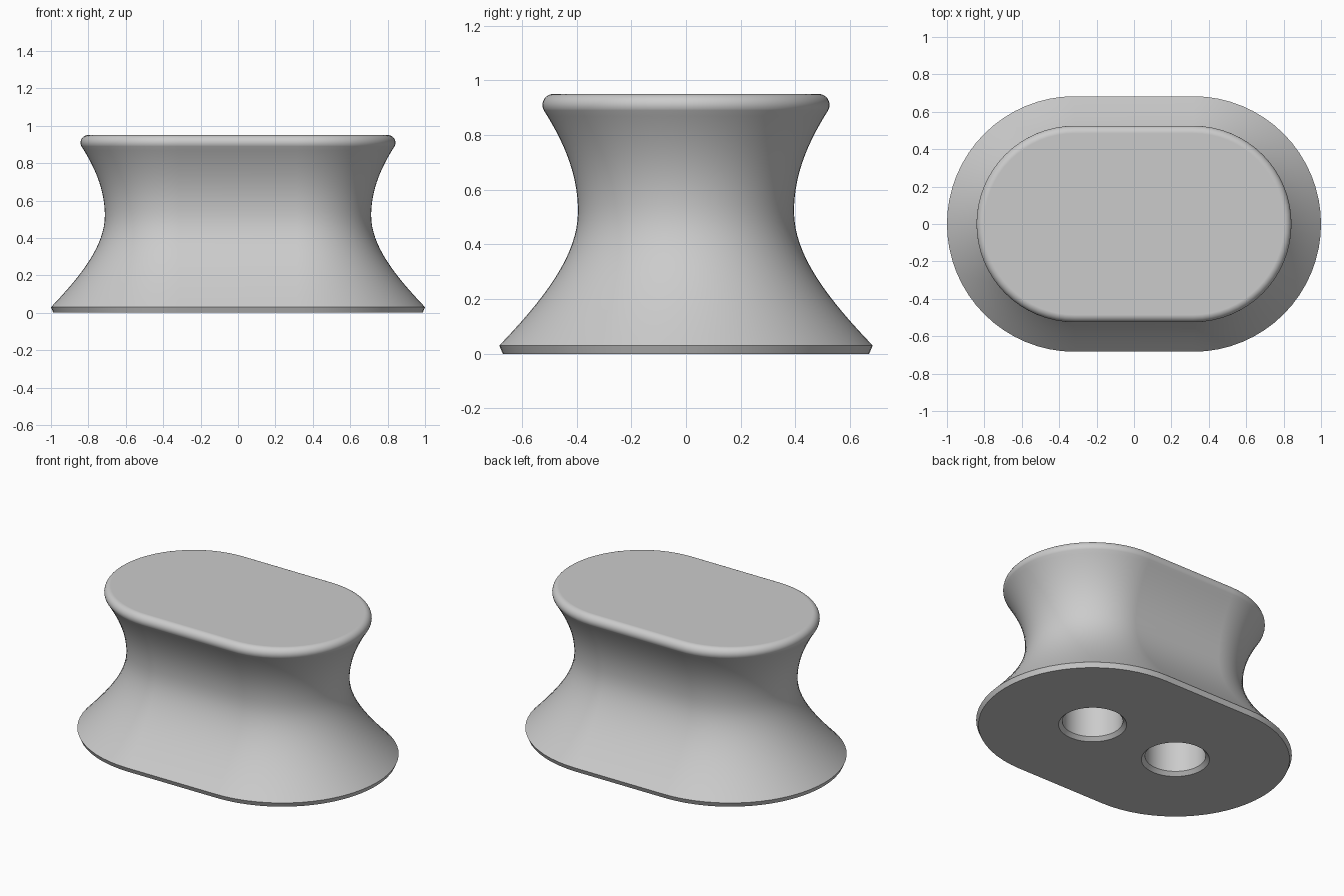
import bpy
import bmesh
from math import cos, sin, pi, radians
from mathutils import Vector
from mathutils.geometry import interpolate_bezier

if "Cube" in bpy.data.objects:
    bpy.data.objects.remove(bpy.data.objects["Cube"])

HALF = 0.317        # half length of the straight sides, also the hole spacing
ARC = 32            # segments per rounded end
HOLE_DEPTH = 0.5


def ring(bm, radius, z, half=0.0, cx=0.0):
    """Stadium outline, or a circle when half is zero."""
    verts = []
    for side in (1, -1):
        for i in range(ARC + (1 if half else 0)):
            a = -pi / 2 + pi * i / ARC
            verts.append(bm.verts.new((cx + side * (half + radius * cos(a)),
                                       side * radius * sin(a), z)))
    return verts


def loft(bm, profile, **outline):
    """Skin a (radius, z) profile and cap its last ring; return the first ring."""
    rings = [ring(bm, r, z, **outline) for r, z in profile]
    n = len(rings[0])
    for low, high in zip(rings, rings[1:]):
        for i in range(n):
            j = (i + 1) % n
            bm.faces.new((low[i], low[j], high[j], high[i]))
    bm.faces.new(rings[-1])
    return rings[0]


def bezier(*points):
    pts = [Vector((r, z, 0)) for r, z in points]
    return [(p.x, p.y) for p in interpolate_bezier(*pts, 17)]


# Side profile: bevelled foot, concave waist, rounded top lip
profile = [(0.67, 0)]
profile += bezier((0.683, 0.03), (0.52, 0.2), (0.395, 0.36), (0.395, 0.52))
profile += bezier((0.395, 0.52), (0.395, 0.66), (0.45, 0.78), (0.52, 0.89))[1:]
for i in range(1, 13):
    a = radians(-30 + 10 * i)
    profile.append((0.485 + 0.04 * cos(a), 0.91 + 0.04 * sin(a)))

bm = bmesh.new()
borders = [loft(bm, profile, half=HALF)]

# Two chamfered blind holes in the underside
for cx in (-HALF, HALF):
    borders.append(loft(bm, [(0.2, 0), (0.178, 0.022), (0.178, HOLE_DEPTH)], cx=cx))

# Underside between the outline and the holes
edges = [bm.edges.get((b[i - 1], b[i])) for b in borders for i in range(len(b))]
bmesh.ops.triangle_fill(bm, edges=edges, use_beauty=True, normal=(0, 0, -1))
bmesh.ops.recalc_face_normals(bm, faces=bm.faces)

mesh = bpy.data.meshes.new("knob_body")
bm.to_mesh(mesh)
bm.free()
body = bpy.data.objects.new("knob_body", mesh)
bpy.context.collection.objects.link(body)

# Plain grey material
grey = bpy.data.materials.new("light_grey")
grey.use_nodes = True
colour = (0.6, 0.6, 0.6, 1)
grey.diffuse_color = colour
grey.node_tree.nodes["Principled BSDF"].inputs["Base Color"].default_value = colour
mesh.materials.append(grey)

# Smooth shading with crisp foot and hole edges
bpy.ops.object.select_all(action="DESELECT")
body.select_set(True)
bpy.context.view_layer.objects.active = body
bpy.ops.object.shade_smooth_by_angle(angle=radians(30))
weighted = body.modifiers.new("weighted_normals", "WEIGHTED_NORMAL")
weighted.keep_sharp = True
